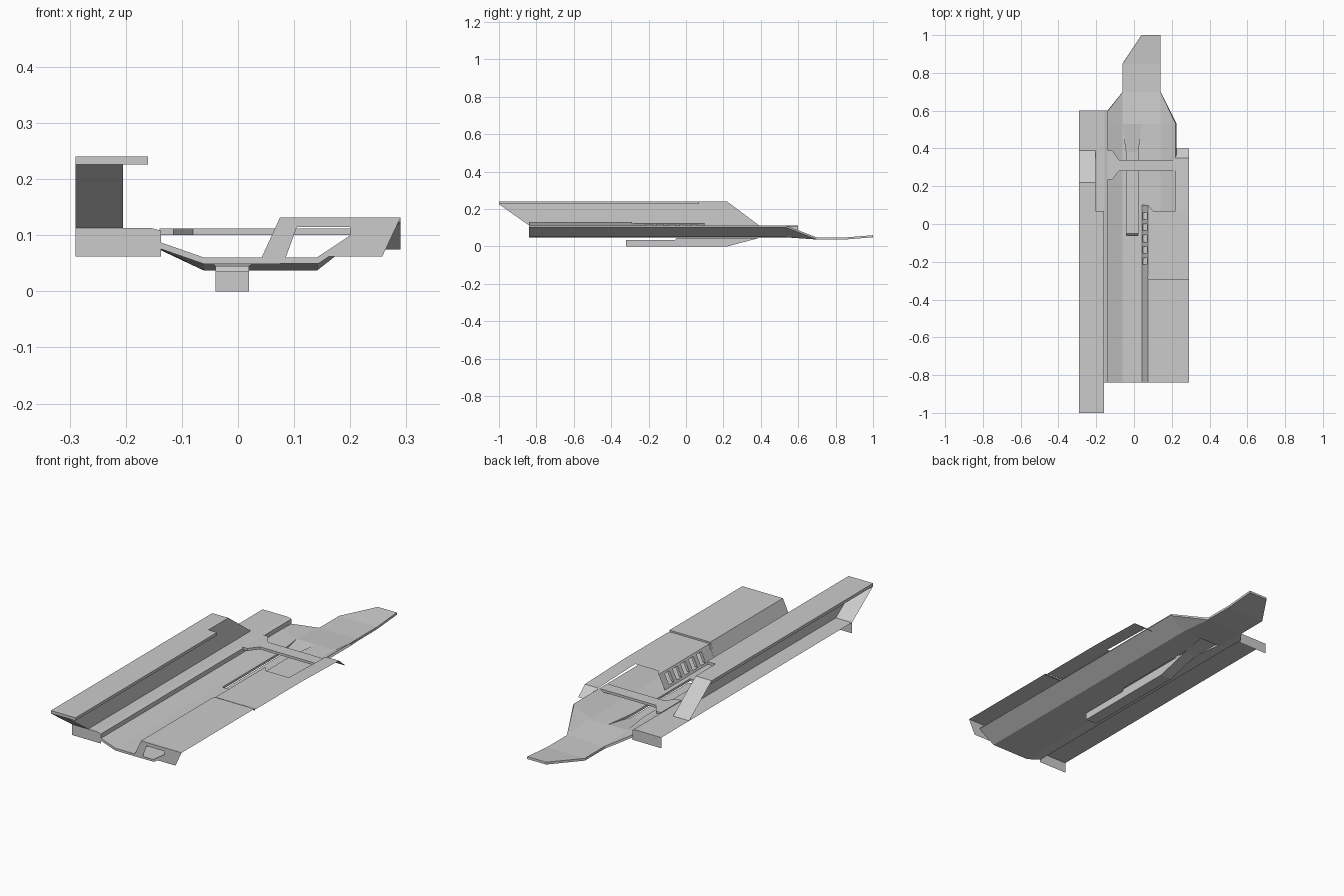
import bpy, bmesh


def sheet(name, faces, thick=0.0):
    """Build an open shell from polygons; optional downward/inward thickness."""
    bm = bmesh.new()
    for f in faces:
        bm.faces.new([bm.verts.new(p) for p in f])
    bmesh.ops.remove_doubles(bm, verts=bm.verts, dist=0.0005)
    me = bpy.data.meshes.new(name)
    bm.to_mesh(me)
    bm.free()
    ob = bpy.data.objects.new(name, me)
    bpy.context.collection.objects.link(ob)
    if thick:
        m = ob.modifiers.new("thickness", 'SOLIDIFY')
        m.thickness = thick
        m.offset = -1
    return ob


def prism(name, outline, axis, a, b):
    """Extrude a 2D outline along axis (0 = x, 2 = z) between a and b."""
    def at(t):
        return [(t, u, v) if axis == 0 else (u, v, t) for u, v in outline]
    lo, hi = at(a), at(b)
    n = len(outline)
    faces = [lo[::-1], hi]
    faces += [[lo[i], lo[(i + 1) % n], hi[(i + 1) % n], hi[i]] for i in range(n)]
    ob = sheet(name, faces)
    bm = bmesh.new()
    bm.from_mesh(ob.data)
    bmesh.ops.recalc_face_normals(bm, faces=bm.faces)
    bm.to_mesh(ob.data)
    bm.free()
    return ob


def strip(profile, a, b, axis=1):
    """Quads sweeping a profile along y (axis 1) or x (axis 0)."""
    def at(p, t):
        return (p[0], t, p[1]) if axis == 1 else (t, p[0], p[1])
    return [[at(p, a), at(q, a), at(q, b), at(p, b)] for p, q in zip(profile, profile[1:])]


# Creased floor with a long slot over the keel
left = [(-.137, .087), (-.06, .06)]
right = [(.04, .06), (.14, .06), (.22, .113)]
inner_l, inner_r = [(-.06, .06), (-.04, .06)], [(.02, .06), (.04, .06)]
floor = []
for y0, y1 in [(-.84, -.06), (-.06, .38), (.38, .53)]:
    floor += strip(left, y0, y1) + strip(right, y0, y1)
    if y1 < .5:
        floor += strip(inner_l, y0, y1) + strip(inner_r, y0, y1)
floor += strip([(-.04, .06), (.02, .06)], -.84, -.06)
floor += [[(-.06, .38, .06), (-.04, .38, .06), (-.06, .53, .06)],
          [(.02, .38, .06), (.04, .38, .06), (.04, .53, .06)]]

# Nose plate dipping then rising to the tip
floor += [
    [(-.137, .53, .087), (-.06, .53, .06), (-.06, .70, .048), (-.137, .60, .085)],
    [(-.06, .53, .06), (.04, .53, .06), (.14, .53, .06), (.14, .70, .048), (-.06, .70, .048)],
    [(.14, .53, .06), (.22, .53, .113), (.14, .70, .048)],
    [(-.06, .70, .048), (.14, .70, .048), (.14, .85, .048), (-.06, .85, .048)],
    [(-.06, .85, .048), (.14, .85, .048), (.14, 1, .06), (.04, 1, .06)]]
sheet("floor_and_nose", floor, .011)

# Ramp leading from the nose into the keel slot
sheet("slot_ramp", [[(-.04, .38, .045), (.02, .38, .045), (.04, .53, .06), (-.06, .53, .06)]])

# Belly keel
prism("keel", [(-.32, 0), (.22, 0), (.39, .045), (-.05, .045), (-.06, .035), (-.32, .035)],
      0, -.04, .02)

# Left base: top, inner wall and hanging end panels, open outside and below
base = strip([(-.29, .113), (-.155, .113), (-.137, .108), (-.137, .08)], -.84, .6)
base += [[(-.29, y, .062), (-.137, y, .062), (-.137, y, .08), (-.137, y, .108),
          (-.155, y, .113), (-.29, y, .113)] for y in (-.84, .6)]
sheet("left_base", base)

# Tall left rail: roof slab, inner wall and sloped ends
prism("rail_roof", [(-.29, -1), (-.16, -1), (-.16, .07), (-.205, .07), (-.205, .22), (-.29, .22)],
      2, .226, .24)
sheet("rail_inner_wall", [[(-.205, -1, .226), (-.205, -.84, .113), (-.205, .39, .113),
                           (-.205, .22, .24), (-.205, .22, .226)]])
sheet("rail_ends", strip([(-1, .226), (-.84, .113)], -.29, -.205, 0)
      + strip([(.22, .24), (.39, .113)], -.29, -.205, 0))

# Cross bridge with flared left end
prism("bridge", [(-.14, .39), (-.115, .39), (-.08, .34), (.22, .34), (.22, .28),
                 (-.08, .28), (-.115, .235), (-.14, .235)], 2, .1, .112)

# Right hull, rear section with slanted inner wall
TOP, LOW = .132, .126
sheet("rear_hull", strip([(.042, .06), (.075, TOP), (.29, TOP)], -.84, -.29))
sheet("hull_groove", [[(.044, -.29, .062), (.072, -.29, TOP - .008), (.29, -.29, TOP - .008),
                       (.29, -.278, TOP - .008), (.072, -.278, TOP - .008), (.044, -.278, .062)][1:5],
                      [(.042, -.29, .06), (.072, -.29, TOP - .008),
                       (.072, -.278, TOP - .008), (.042, -.278, .06)],
                      [(.072, -.29, TOP - .008), (.29, -.29, TOP - .008),
                       (.29, -.29, TOP), (.075, -.29, TOP)]])

# Rear hull end plate with its intake notch
sheet("hull_end_plate", [
    [(.042, -.84, .06), (.085, -.84, .06), (.105, -.84, .115), (.105, -.84, TOP), (.075, -.84, TOP)],
    [(.105, -.84, .115), (.2, -.84, .115), (.2, -.84, TOP), (.105, -.84, TOP)],
    [(.145, -.84, .062), (.257, -.84, .062), (.29, -.84, TOP), (.2, -.84, TOP), (.2, -.84, .1)]])

# Forward hull roof and side arm ending in a drooped panel
sheet("front_hull_roof", [
    [(.075, -.278, LOW), (.29, -.278, LOW), (.29, .07, LOW), (.1, .07, LOW), (.075, .1, LOW)],
    [(.22, .07, LOW), (.29, .07, LOW), (.29, .35, .118), (.22, .35, .118)],
    [(.22, .35, .118), (.29, .35, .118), (.29, .4, .075), (.22, .4, .075)]])

# Vented inner wall: rails top and bottom, repeated pillars between
low, a, b, high = (.042, .06), (.047, .07), (.07, .117), (.075, LOW)
vent = strip([low, a], -.278, .1) + strip([b, high], -.278, .1)
edges = [-.278] + [-.215 + i * .06 + d for i in range(5) for d in (0, .036)] + [.1]
for y0, y1 in zip(edges[::2], edges[1::2]):
    vent += strip([a, b], y0, y1)
    if y1 < .09:
        vent += [[(a[0], y1, a[1]), (b[0], y1, b[1]), (b[0] + .015, y1, b[1]), (a[0] + .015, y1, a[1])]]
sheet("vented_wall", vent)
